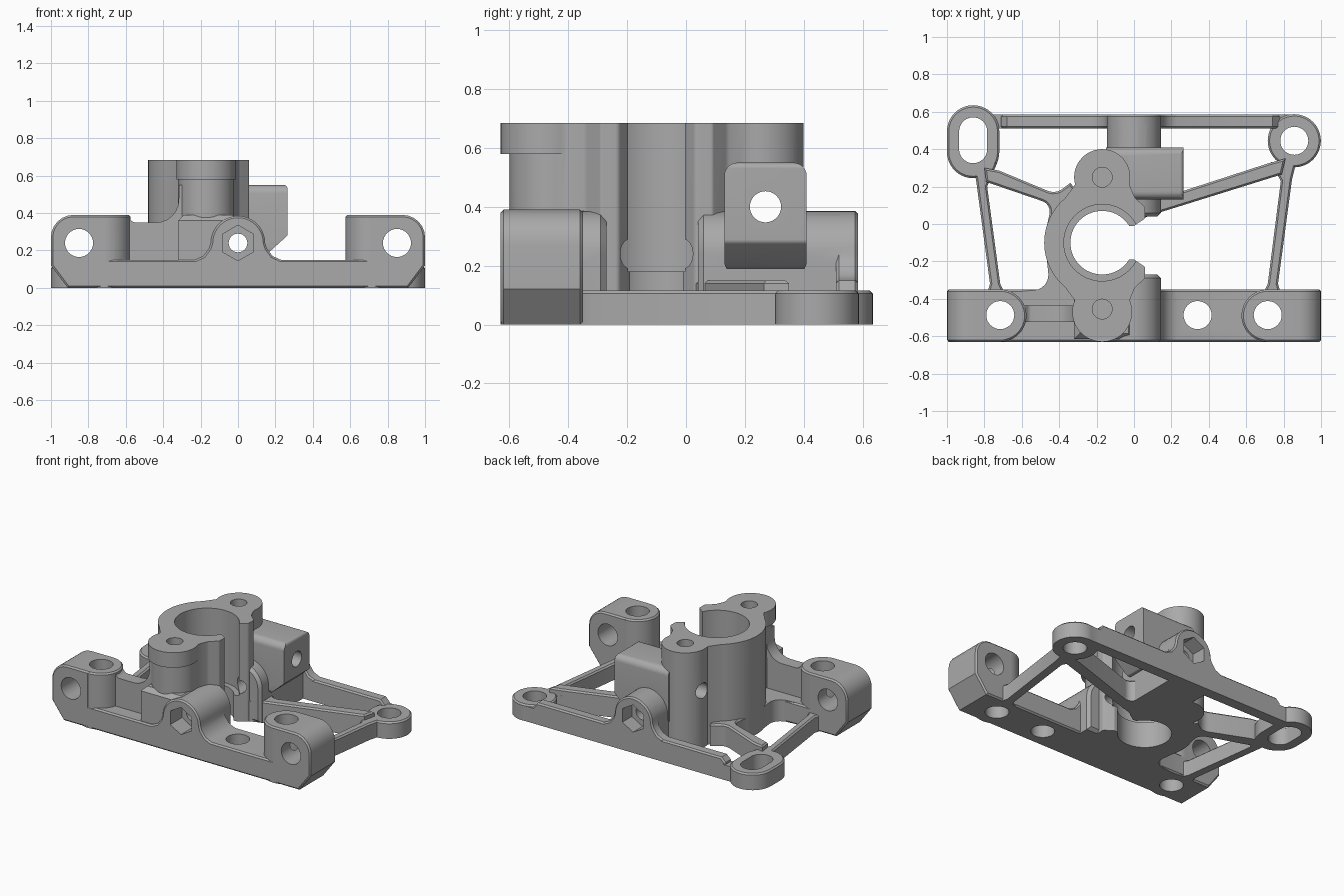
import bpy, bmesh, math
from mathutils import Vector

if "Cube" in bpy.data.objects:
    bpy.data.objects.remove(bpy.data.objects["Cube"])

grey = bpy.data.materials.new("machined grey")
grey.use_nodes = True
grey.diffuse_color = (0.4, 0.4, 0.4, 1)
grey.node_tree.nodes["Principled BSDF"].inputs["Base Color"].default_value = (0.4, 0.4, 0.4, 1)


def arc(cx, cy, r, start=0, end=360, n=32):
    """Points along an arc; a full circle leaves out the repeated point."""
    steps = n if abs(end - start) == 360 else n + 1
    angles = [math.radians(start + (end - start) * i / n) for i in range(steps)]
    return [(cx + r * math.cos(a), cy + r * math.sin(a)) for a in angles]


def rounded(pts, n=6):
    """Polygon of (x, y) or (x, y, radius) corners with circular fillets."""
    out = []
    for i, p in enumerate(pts):
        c = Vector(p[:2])
        if len(p) == 2:
            out.append(tuple(c))
            continue
        u = (Vector(pts[i - 1][:2]) - c).normalized()
        v = (Vector(pts[(i + 1) % len(pts)][:2]) - c).normalized()
        half = u.angle(v) / 2
        w, reach = math.sin(half), p[2] / math.tan(half)
        for k in range(n + 1):
            t = k / n
            a, b, d = (1 - t) ** 2, 2 * t * (1 - t) * w, t * t
            out.append(tuple(((c + u * reach) * a + c * b + (c + v * reach) * d) / (a + b + d)))
    return out


def prism(name, pts, axis, lo, hi, chamfer=0):
    """Extrude a profile along an axis, with optional chamfered rims."""
    place = {"x": lambda a, b, h: (h, a, b),
             "y": lambda a, b, h: (a, h, b),
             "z": lambda a, b, h: (a, b, h)}[axis]
    bm = bmesh.new()
    rings = [[bm.verts.new(place(a, b, h)) for a, b in pts] for h in (lo, hi)]
    caps = [bm.faces.new(r) for r in rings]
    for i in range(len(pts)):
        bm.faces.new((rings[0][i - 1], rings[0][i], rings[1][i], rings[1][i - 1]))
    bmesh.ops.recalc_face_normals(bm, faces=bm.faces)
    if chamfer:
        rims = caps[1:] if axis == "z" else caps
        edges = list({e for f in rims for e in f.edges})
        bmesh.ops.bevel(bm, geom=edges, offset=chamfer, segments=1, affect="EDGES")
    mesh = bpy.data.meshes.new(name)
    bm.to_mesh(mesh)
    bm.free()
    mesh.materials.append(grey)
    obj = bpy.data.objects.new(name, mesh)
    bpy.context.collection.objects.link(obj)
    return obj


def combine(target, tool, operation):
    """Apply a boolean and discard the tool."""
    bpy.context.view_layer.objects.active = target
    mod = target.modifiers.new("combine", "BOOLEAN")
    mod.operation, mod.solver, mod.object = operation, "EXACT", tool
    bpy.ops.object.modifier_apply(modifier=mod.name)
    bpy.data.objects.remove(tool)


FRONT, BACK = -0.63, -0.35      # depth of the front bar
HOLE = 0.075                    # mounting hole radius
LUG = 0.115                     # rear lug height
parts = []

# Front bar with the clamp bolt bump
side = [(0.23, 0.15), (0.185, 0.17), (0.155, 0.21)]
bump = side + arc(0, 0.24, 0.145, 0, 180, 20) + [(-x, z) for x, z in reversed(side)]
body = prism("bracket_body", [(-0.9, 0), (0.9, 0), (0.9, 0.15)] + bump + [(-0.9, 0.15)],
             "y", FRONT, BACK, 0.01)

# Front ears: rounded outer end and a round inner boss
for s in (-1, 1):
    ear = rounded([(s * 0.71, 0), (s * 0.91, 0), (s, 0.12), (s, 0.39, 0.12), (s * 0.71, 0.39)])
    parts.append(prism("ear", ear, "y", FRONT, BACK, 0.01))
    parts.append(prism("ear_boss", arc(s * 0.715, -0.49, 0.14, n=48), "z", 0, 0.39, 0.01))

# Rib from the ear sweeping up into the tower
rib = rounded([(-0.7, 0.05), (-0.2, 0.05), (-0.2, 0.55), (-0.315, 0.55), (-0.32, 0.35, 0.12),
               (-0.56, 0.35, 0.03), (-0.6, 0.39), (-0.7, 0.39)])
parts.append(prism("rib", rib, "y", -0.525, -0.435))

# Clamp hub: open ring with a screw lobe at each end
half = arc(-0.17, -0.1, 0.31, 180, 130, 14) + arc(-0.17, 0.25, 0.15, 195, -10, 28)
half += rounded([(-0.02, 0.2), (0.005, 0.14, 0.04), (0.06, 0.09, 0.015),
                 (0.06, 0.03, 0.02), (0.0, -0.01), (-0.17, -0.01)])
hub = half + [(x, -0.2 - y) for x, y in reversed(half[1:])]
parts.append(prism("hub", hub, "z", 0, 0.685))
parts.append(prism("front_lobe", arc(-0.17, -0.47, 0.16, n=48), "z", 0.58, 0.685))
parts.append(prism("tower_base", rounded([(-0.32, FRONT + 0.015), (0, FRONT + 0.015), (0, -0.35),
                                          (-0.32, -0.35)]), "z", 0, 0.39, 0.03))
parts.append(prism("hub_fillet", rounded([(-0.3, -0.15), (-0.47, -0.15), (-0.45, -0.345, 0.08),
                                          (-0.6, -0.36), (-0.3, -0.4)]), "z", 0, 0.15))

# Clamp bolt bosses in front of and behind the gap
boss = [(-0.145, 0), (0.145, 0)] + arc(0, 0.24, 0.145, 0, 180, 20)
parts.append(prism("front_boss", boss, "y", -0.5, -0.27, 0.02))
parts.append(prism("rear_boss", boss, "y", 0.04, 0.55, 0.02))
parts.append(prism("rear_bump", [(-0.23, 0), (0.23, 0)] + bump, "y", 0.51, 0.585, 0.01))

# Side block for the cross screw, rounded in both directions
block = prism("side_block", rounded([(-0.15, 0.19), (0.165, 0.19, 0.02), (0.265, 0.28, 0.02),
                                     (0.265, 0.55, 0.02), (-0.15, 0.55)]), "y", 0.1, 0.5)
face = [(y, z, 0.045) for y, z in ((0.13, 0.17), (0.41, 0.17), (0.41, 0.55), (0.13, 0.55))]
combine(block, prism("block_side", rounded(face), "x", -0.2, 0.4), "INTERSECT")
parts.append(block)

# Rear lugs, one slotted and one round
def slot(r, low=0.4, high=0.495):
    return arc(-0.86, high, r, 0, 180, 20) + arc(-0.86, low, r, 180, 360, 20)

parts.append(prism("slotted_lug", slot(0.14, 0.385), "z", 0, LUG, 0.01))
parts.append(prism("round_lug", arc(0.857, 0.445, 0.142, n=48), "z", 0, LUG, 0.01))

# Rear bar and its raised rail
bar = [(-0.86, 0.51), (0.86, 0.51), (0.86, 0.585), (-0.86, 0.585)]
parts.append(prism("rear_bar", bar, "z", 0, 0.105))
rail = [(-0.71, 0), (0.78, 0), (0.78, 0.105), (0.74, 0.15), (-0.68, 0.15), (-0.71, 0.12)]
parts.append(prism("rear_rail", rail, "y", 0.51, 0.585, 0.01))

# Side struts and the diagonal arms that flare into the hub
for s in (-1, 1):
    drop = 0.03 if s < 0 else 0
    strut = [(s * 0.87, 0.34), (s * 0.845, 0.24), (s * 0.77, -0.32), (s * 0.785, -0.37),
             (s * 0.69, -0.37), (s * 0.715, -0.32), (s * 0.785, 0.23 - drop), (s * 0.73, 0.33)]
    parts.append(prism("side_strut", strut, "z", 0, LUG, 0.01))
left_arm = rounded([(0.02, 0.02), (0.1, 0.05, 0.03), (0.79, 0.265), (0.81, 0.35),
                    (0.72, 0.325), (0.15, 0.14, 0.05), (0.13, 0.25), (-0.05, 0.25)])
parts.append(prism("left_arm", left_arm, "z", 0, 0.15, 0.01))
right_arm = rounded([(-0.8, 0.3), (-0.72, 0.285), (-0.42, 0.16, 0.08), (-0.34, 0.22), (-0.25, 0.1),
                     (-0.3, -0.05), (-0.475, -0.05), (-0.44, 0.105, 0.06), (-0.79, 0.225)])
parts.append(prism("right_arm", right_arm, "z", 0, 0.15, 0.01))

for part in parts:
    combine(body, part, "UNION")

# Bore with a lower lip, then every mounting, screw and bolt hole
cuts = [prism("bore", arc(-0.17, -0.1, 0.205, n=64), "z", 0.18, 1),
        prism("bore_lip", arc(-0.17, -0.1, 0.17, n=64), "z", -1, 0.5)]
for x in (-0.715, 0.34, 0.715):
    cuts.append(prism("bar_hole", arc(x, -0.487, HOLE), "z", -1, 1))
for x in (-0.85, 0.85):
    cuts.append(prism("ear_hole", arc(x, 0.24, HOLE), "y", -1, -0.3))
cuts.append(prism("lug_hole", arc(0.857, 0.445, HOLE), "z", -1, 1))
cuts.append(prism("lug_slot", slot(HOLE), "z", -1, 1))
for y in (-0.455, 0.25):
    cuts.append(prism("lobe_screw_hole", arc(-0.17, y, 0.053), "z", 0.48, 1))
cuts.append(prism("cross_screw_hole", arc(0.27, 0.4, 0.053), "x", -0.6, 0.6))
cuts.append(prism("bolt_hole", arc(0, 0.24, 0.05), "y", -1, 1))
for lo, hi in ((-1, -0.5), (0.48, 1)):
    cuts.append(prism("nut_pocket", arc(0, 0.24, 0.095, 30, 390, 6), "y", lo, hi))
for cut in cuts:
    combine(body, cut, "DIFFERENCE")

# Smooth rounds, crisp machined edges
bpy.ops.object.select_all(action="DESELECT")
body.select_set(True)
bpy.context.view_layer.objects.active = body
bpy.ops.object.shade_smooth_by_angle(angle=math.radians(30))
